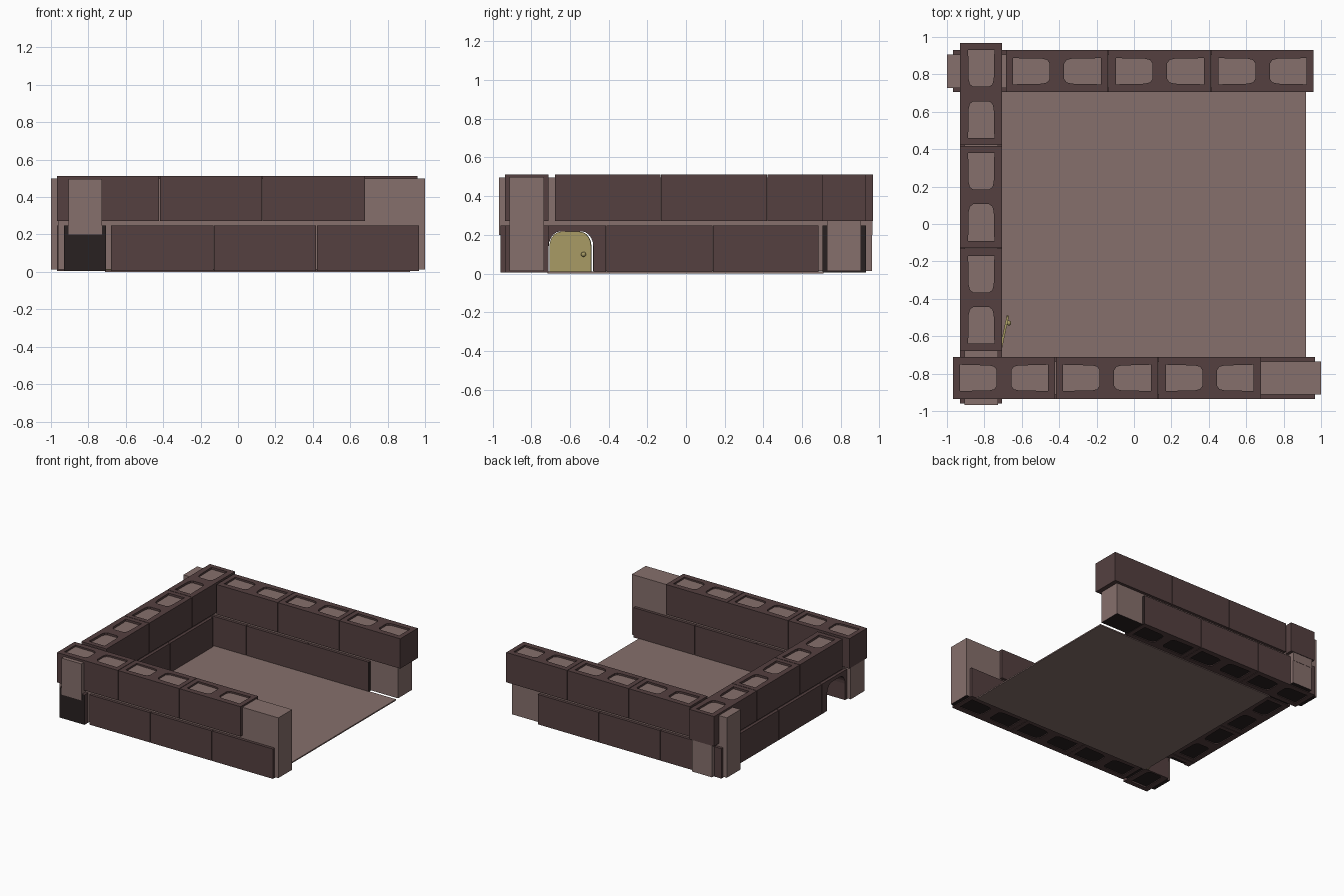
import bpy, bmesh, math
from mathutils import Matrix, Vector

if "Cube" in bpy.data.objects:
    bpy.data.objects.remove(bpy.data.objects["Cube"])


def material(name, rgb):
    m = bpy.data.materials.new(name)
    m.use_nodes = True
    m.diffuse_color = (*rgb, 1)
    m.node_tree.nodes["Principled BSDF"].inputs["Base Color"].default_value = (*rgb, 1)
    return m


BROWN = material("block brown", (0.089, 0.051, 0.051))
LIGHT = material("mortar tan", (0.24, 0.16, 0.15))
DARK = material("hollow dark", (0.022, 0.015, 0.015))
YELLOW = material("door yellow", (0.38, 0.32, 0.125))


def add(name, mesh, mats, matrix=Matrix()):
    for m in mats:
        mesh.materials.append(m)
    ob = bpy.data.objects.new(name, mesh)
    ob.matrix_world = matrix
    bpy.context.scene.collection.objects.link(ob)
    return ob


def paint(mesh, direction, index):
    """Give the faces turned towards a direction another material."""
    for p in mesh.polygons:
        if p.normal.dot(Vector(direction)) > 0.9:
            p.material_index = index


def prism(loops, height):
    """Extrude an outline with holes, centred on local z."""
    curve = bpy.data.curves.new("outline", "CURVE")
    curve.dimensions = "2D"
    curve.fill_mode = "BOTH"
    curve.extrude = height / 2
    for loop in loops:
        s = curve.splines.new("POLY")
        s.points.add(len(loop) - 1)
        s.use_cyclic_u = True
        for pt, (u, v) in zip(s.points, loop):
            pt.co = (u, v, 0, 1)
    tmp = bpy.data.objects.new("outline", curve)
    mesh = bpy.data.meshes.new_from_object(tmp)
    bpy.data.objects.remove(tmp)
    bpy.data.curves.remove(curve)
    bm = bmesh.new()
    bm.from_mesh(mesh)
    bmesh.ops.remove_doubles(bm, verts=bm.verts, dist=1e-5)
    bmesh.ops.recalc_face_normals(bm, faces=bm.faces)
    bm.to_mesh(mesh)
    bm.free()
    mesh.materials.clear()
    for p in mesh.polygons:
        p.use_smooth = False
        p.material_index = 0
    return mesh


def box(name, lo, hi, mats):
    lo, hi = Vector(lo), Vector(hi)
    bm = bmesh.new()
    bmesh.ops.create_cube(bm, size=1)
    bmesh.ops.scale(bm, vec=hi - lo, verts=bm.verts)
    bmesh.ops.translate(bm, vec=(lo + hi) / 2, verts=bm.verts)
    mesh = bpy.data.meshes.new(name)
    bm.to_mesh(mesh)
    bm.free()
    return add(name, mesh, mats)


def core(name, lo, hi):
    ob = box(name, lo, hi, [LIGHT, DARK])
    paint(ob.data, (0, 0, -1), 1)
    return ob


# Hollow block: two cavities, rounded towards the middle web
LENGTH, WIDTH, HEIGHT = 0.55, 0.225, 0.242
HALF = [(0.235, 0.071), (0.2, 0.069), (0.08, 0.067), (0.052, 0.06), (0.039, 0.042)]
CAVITY = HALF + [(u, -v) for u, v in reversed(HALF)]


def block(name, matrix, dark_end=0):
    a, b = LENGTH / 2 - 0.002, WIDTH / 2
    outer = [(-a, -b), (a, -b), (a, b), (-a, b)]
    mesh = prism([outer, CAVITY, [(-u, v) for u, v in CAVITY]], HEIGHT)
    if dark_end:
        paint(mesh, (dark_end, 0, 0), 1)
    return add(name, mesh, [BROWN, DARK], matrix)


def course(name, start, across, z, along_y=False, dark=None):
    """Lay three blocks in a row; dark = (block number, end)."""
    row = []
    for i in range(3):
        c = start + LENGTH * (i + 0.5)
        place = Matrix.Translation((across, c, z) if along_y else (c, across, z))
        if along_y:
            place = place @ Matrix.Rotation(math.pi / 2, 4, "Z")
        end = dark[1] if dark and dark[0] == i else 0
        row.append(block(f"{name}_block_{i + 1}", place, end))
    return row


LOW, HIGH = 0.127, 0.392
FRONT, BACK, SIDE = -0.823, 0.817, -0.817
course("front_lower", -0.68, FRONT, LOW)
course("front_upper", -0.97, FRONT, HIGH)
course("back_lower", -0.97, BACK, LOW, dark=(2, 1))
course("back_upper", -0.687, BACK, HIGH)
side_low = course("side_lower", -0.962, SIDE, LOW, True, dark=(0, -1))
course("side_upper", -0.68, SIDE, HIGH, True)

# Mortar cores running through the walls
R, BASE, TOP = 0.089, 0.012, 0.5
core("front_core", (-0.963, FRONT - R, BASE), (1.0, FRONT + R, TOP))
core("back_core", (-1.0, BACK - R, BASE), (0.925, BACK + R, TOP - 0.002))
core("side_core_lower", (SIDE - R, -0.48, BASE), (SIDE + R, 0.962, 0.2))
side_core = core("side_core_upper", (SIDE - R, -0.967, 0.2), (SIDE + R, 0.964, TOP - 0.004))

# Floor slab
box("floor", (-0.71, -0.715, 0), (0.92, 0.71, 0.01), [LIGHT])

# Arched doorway cut through the side wall
W, H = 0.22, 0.212
ARCH = [(0, 0), (W, 0), (W, 0.12)]
for k in range(6):
    t = math.radians(18 * k)
    ARCH.append((W - 0.06 + 0.06 * math.cos(t), 0.135 + (H - 0.135) * math.sin(t)))
ARCH += [(W - u, v) for u, v in reversed(ARCH[2:])]
UPRIGHT = Matrix(((0, 0, 1, 0), (1, 0, 0, 0), (0, 1, 0, 0), (0, 0, 0, 1)))

opening = [(u * 1.05, v * 1.04 - 0.002) for u, v in ARCH]
cutter = add("doorway_cutter", prism([opening], 0.5), [BROWN],
             Matrix.Translation((SIDE, -0.71, 0)) @ UPRIGHT)
cutter.hide_render = True
for ob in (side_low[0], side_core):
    mod = ob.modifiers.new("doorway", "BOOLEAN")
    mod.object = cutter
    mod.solver = "EXACT"
    bpy.context.view_layer.update()
    cut = bpy.data.meshes.new_from_object(ob.evaluated_get(bpy.context.evaluated_depsgraph_get()))
    ob.modifiers.clear()
    ob.data = cut
bpy.data.objects.remove(cutter)

# Door standing ajar, with a round knob
hinge = Matrix.Translation((-0.72, -0.705, 0.004)) @ Matrix.Rotation(math.radians(-12), 4, "Z")
add("door", prism([ARCH], 0.012), [YELLOW], hinge @ UPRIGHT)
bm = bmesh.new()
bmesh.ops.create_uvsphere(bm, u_segments=16, v_segments=8, radius=0.013)
for f in bm.faces:
    f.smooth = True
knob = bpy.data.meshes.new("door_knob")
bm.to_mesh(knob)
bm.free()
add("door_knob", knob, [YELLOW], hinge @ Matrix.Translation((0.013, 0.182, 0.095)))
